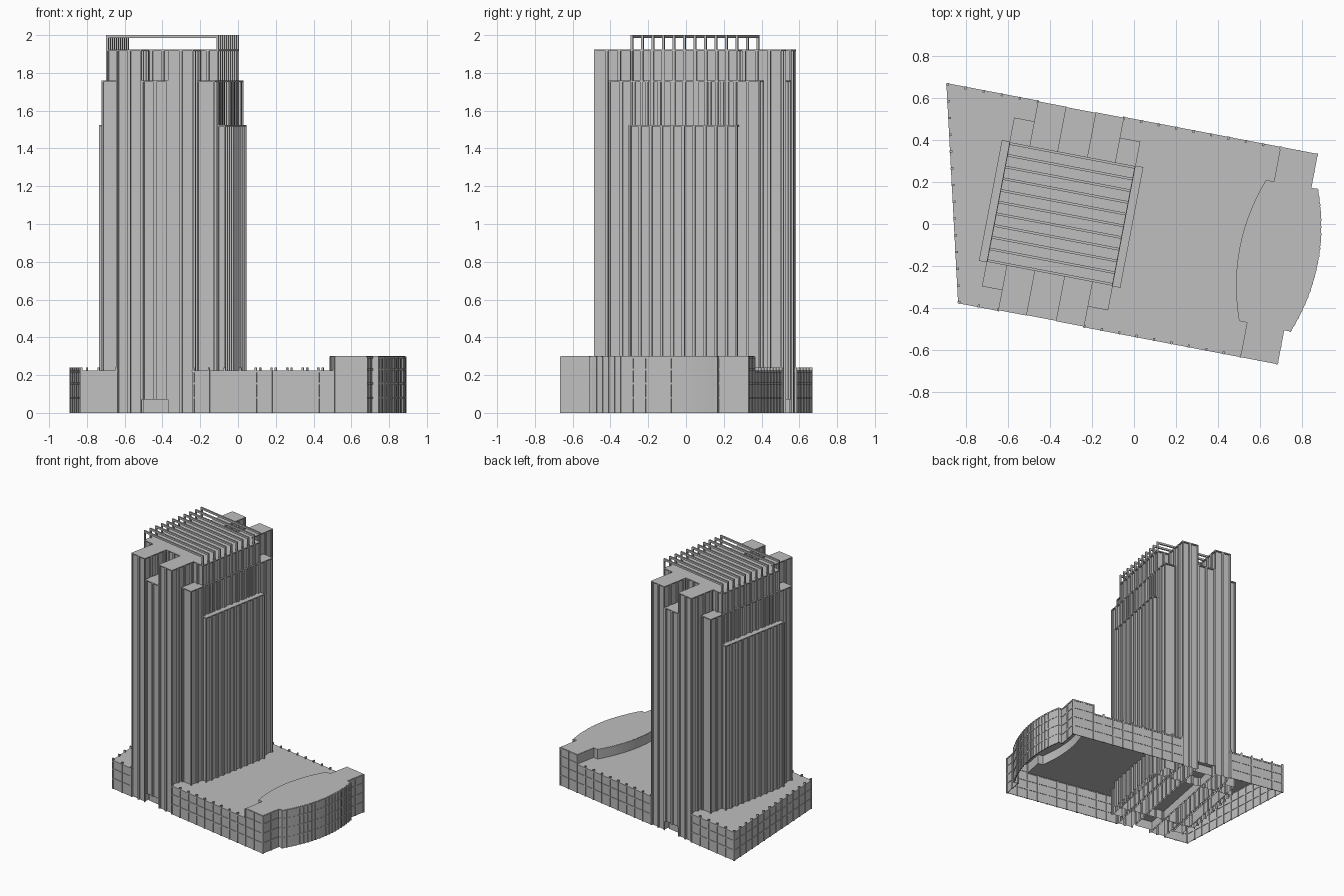
import bpy, bmesh, math
from mathutils import Matrix, Vector

cube = bpy.data.objects.get("Cube")
if cube:
    bpy.data.objects.remove(cube)

mat = bpy.data.materials.new("concrete grey")
mat.use_nodes = True
GREY = (0.52, 0.52, 0.52, 1)
mat.diffuse_color = GREY
mat.node_tree.nodes["Principled BSDF"].inputs["Base Color"].default_value = GREY

TURN = Matrix.Rotation(math.radians(-10.8), 4, 'Z')   # whole site is turned
MID_V = -0.018                                        # shared axis of symmetry
TOWER_U = -0.349
ROOF, BLOCK_TOP, TOWER_TOP = 0.225, 0.30, 1.925


def prism(bm, outline, z0, z1, bottom=True):
    """Extrude a plan outline; the underside can be left open."""
    low = [bm.verts.new((x, y, z0)) for x, y in outline]
    top = [bm.verts.new((x, y, z1)) for x, y in outline]
    bm.faces.new(top)
    if bottom:
        bm.faces.new(low[::-1])
    for i in range(len(low)):
        j = (i + 1) % len(low)
        bm.faces.new((low[i], low[j], top[j], top[i]))


def rect(u0, u1, v0, v1):
    return [(u0, v0), (u1, v0), (u1, v1), (u0, v1)]


def bar(bm, a, b, thick, z0, z1):
    """Upright slab along a plan segment."""
    a, b = Vector(a), Vector(b)
    d = (b - a).normalized()
    n = Vector((-d.y, d.x)) * thick / 2
    prism(bm, [a - n, b - n, b + n, a + n], z0, z1)


def fluted(u0, u1, v0, v1, pitch=0.066, w=0.008, depth=0.012):
    """Rectangle outline with shallow recesses between vertical ribs."""
    corners = [Vector(p) for p in rect(u0, u1, v0, v1)]
    pts = []
    for i, a in enumerate(corners):
        b = corners[(i + 1) % 4]
        d = (b - a).normalized()
        n = Vector((-d.y, d.x)) * depth
        bays = max(1, round((b - a).length / pitch))
        p = (b - a).length / bays
        for k in range(bays):
            s = a + d * p * k
            if k == 0:
                pts.append(s)
            e = s + d * p
            pts += [s + d * w, s + d * w + n, e - d * w + n, e - d * w]
    return pts


def finish(name, bm):
    bmesh.ops.recalc_face_normals(bm, faces=bm.faces[:])
    bm.transform(TURN)
    me = bpy.data.meshes.new(name)
    bm.to_mesh(me)
    bm.free()
    me.materials.append(mat)
    ob = bpy.data.objects.new(name, me)
    bpy.context.collection.objects.link(ob)
    return ob


def tower_part(name, u0, u1, half_v, z0, z1, pitch=0.066):
    bm = bmesh.new()
    u0, u1 = TOWER_U + u0, TOWER_U + u1
    v0, v1 = MID_V - half_v, MID_V + half_v
    prism(bm, fluted(u0, u1, v0, v1, pitch), z0, z1 - 0.008, bottom=z0 > 0)
    prism(bm, rect(u0, u1, v0, v1), z1 - 0.008, z1)
    return finish(name, bm)


# Tower volumes, stepping down outwards
tower_part("tower_core", -0.303, 0.303, 0.289, 0, TOWER_TOP, 0.058)
tower_part("side_bays", -0.342, 0.342, 0.292, 0, 1.525, 0.058)
tower_part("centre_bay", -0.071, 0.071, 0.503, 0.07, 1.76)
for side, s in (("right", -1), ("left", 1)):
    tower_part(side + "_pier", *sorted((s * 0.071, s * 0.208)), 0.505, 0, TOWER_TOP)
    tower_part(side + "_corner_step", *sorted((s * 0.208, s * 0.305)), 0.408, 0, 1.76)

# Recessed entrance under the centre bay
bm = bmesh.new()
prism(bm, rect(TOWER_U - 0.071, TOWER_U + 0.071, MID_V - 0.46, MID_V + 0.46), 0, 0.07, False)
finish("entrance_recess", bm)

# Roof pergola: beams on end posts
bm = bmesh.new()
for i in range(11):
    v = MID_V - 0.283 + i * 0.0566
    bar(bm, (TOWER_U - 0.303, v), (TOWER_U + 0.303, v), 0.012, 1.985, 2.0)
    for s in (-1, 1):
        u = TOWER_U + s * 0.297
        bar(bm, (u - 0.006, v), (u + 0.006, v), 0.012, TOWER_TOP - 0.005, 1.985)
finish("roof_pergola", bm)


# Curved block plan
def bowed(u_end, u_mid, half, n=20):
    return [(u_end + (u_mid - u_end) * (1 - t * t), MID_V + half * t)
            for t in (-1 + 2 * i / n for i in range(n + 1))]


F, B = MID_V - 0.503, MID_V + 0.503
NF, NB = MID_V - 0.339, MID_V + 0.339
outer = ([(0.617, F), (0.79, F), (0.79, NF)] + bowed(0.823, 0.887, 0.339)
         + [(0.79, NB), (0.79, B), (0.617, B)])
inner = ([(0.617, F), (0.617, NF)] + bowed(0.578, 0.516, 0.339)
         + [(0.617, NB), (0.617, B)])

# Podium roofs on both sides of the tower
t = 0.012
steps = [(0.208 - t, F), (0.208 - t, MID_V - 0.396), (0.305 - t, MID_V - 0.396),
         (0.305 - t, MID_V - 0.28), (0.342 - t, MID_V - 0.28)]
steps += [(u, 2 * MID_V - v) for u, v in reversed(steps)]
left_edge = [(TOWER_U - 0.208, F), (-0.746, F), (-0.994, B), (TOWER_U - 0.208, B)]

bm = bmesh.new()
prism(bm, [(TOWER_U + u, v) for u, v in steps] + inner[::-1], ROOF - 0.006, ROOF)
prism(bm, [(TOWER_U - u, v) for u, v in steps] + left_edge[2:0:-1], ROOF - 0.006, ROOF)
finish("podium_roof", bm)

bm = bmesh.new()
prism(bm, outer + inner[-2:0:-1], BLOCK_TOP - 0.006, BLOCK_TOP)
for a, b in zip(inner, inner[1:]):
    bar(bm, a, b, 0.004, ROOF - 0.006, BLOCK_TOP - 0.002)
finish("curved_block_roof", bm)


# Facade walls with mullions and floor bands
def facade(name, path, wall_top, post_top, bands, pitch=0.08):
    bm = bmesh.new()
    for a, b in zip(path, path[1:]):
        a, b = Vector(a), Vector(b)
        d = (b - a).normalized()
        bar(bm, a, b, 0.004, 0, wall_top)
        for z in bands:
            bar(bm, a, b, 0.011, z - 0.005, z + 0.005)
        n = max(1, round((b - a).length / pitch))
        for i in range(n + 1):
            p = a.lerp(b, i / n)
            bar(bm, p - d * 0.005, p + d * 0.005, 0.014, 0, post_top)
    return finish(name, bm)


low_bands = (0.08, 0.155, 0.22)
facade("podium_right_walls", left_edge, ROOF, 0.24, low_bands)
for name, v in (("front", F), ("back", B)):
    facade("podium_" + name + "_wall", [(TOWER_U + 0.208, v), (0.617, v)], ROOF, 0.24, low_bands)
facade("curved_block_walls", outer, BLOCK_TOP - 0.002, BLOCK_TOP - 0.002,
       (0.08, 0.155, 0.23, 0.293))
